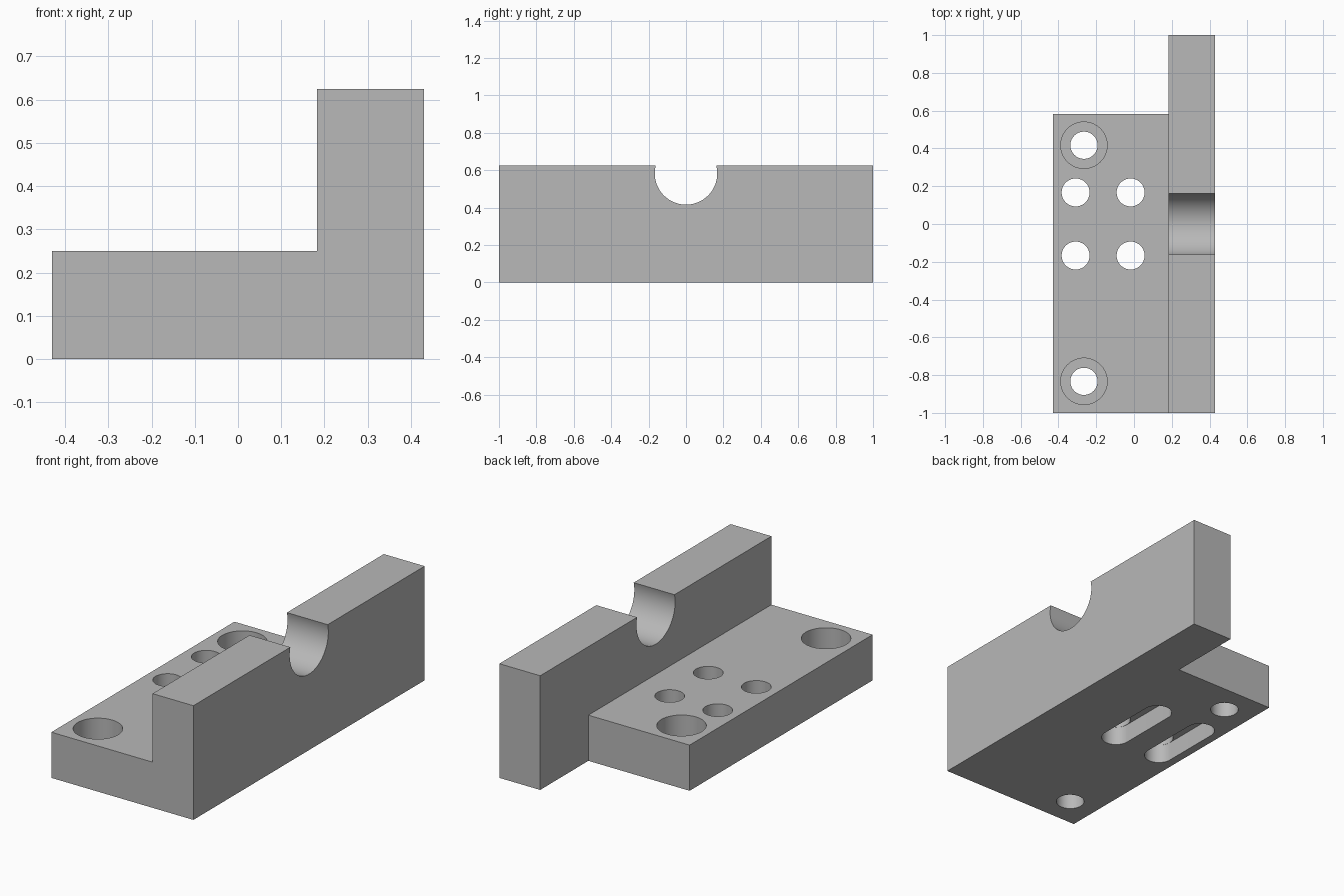
import bpy
import bmesh
from math import pi, sin, cos, radians

default = bpy.data.objects.get("Cube")
if default:
    bpy.data.objects.remove(default, do_unlink=True)

HALF_X, HALF_Y = 0.43, 1.0
WALL_X = 0.183              # inner face of the upright wall
BASE_TOP, WALL_TOP = 0.25, 0.625
BASE_END = 0.583            # the base plate stops short of the wall

grey = bpy.data.materials.new("machined grey")
grey.use_nodes = True
colour = (0.48, 0.48, 0.48, 1)
grey.diffuse_color = colour
grey.node_tree.nodes["Principled BSDF"].inputs["Base Color"].default_value = colour


def prism(name, points, axis, start, end):
    """Extrude a closed 2D profile along y (points are x, z), z (x, y) or x (y, z)."""
    place = {"x": lambda a, b, t: (t, a, b),
             "y": lambda a, b, t: (a, t, b),
             "z": lambda a, b, t: (a, b, t)}[axis]
    bm = bmesh.new()
    face = bm.faces.new([bm.verts.new(place(a, b, start)) for a, b in points])
    moved = bmesh.ops.extrude_face_region(bm, geom=[face])["geom"]
    offset = place(0, 0, end - start)
    bmesh.ops.translate(bm, vec=offset,
                        verts=[v for v in moved if isinstance(v, bmesh.types.BMVert)])
    bmesh.ops.recalc_face_normals(bm, faces=bm.faces)
    mesh = bpy.data.meshes.new(name)
    bm.to_mesh(mesh)
    bm.free()
    mesh.materials.append(grey)
    obj = bpy.data.objects.new(name, mesh)
    bpy.context.collection.objects.link(obj)
    return obj


def arc(cx, cy, r, a0, a1, n):
    return [(cx + r * cos(a0 + (a1 - a0) * i / n), cy + r * sin(a0 + (a1 - a0) * i / n))
            for i in range(n + 1)]


def circle(cx, cy, r, n=64):
    return arc(cx, cy, r, 0, 2 * pi, n)[:-1]


# L-shaped bracket body
body = prism("bracket_body", [(-HALF_X, 0), (HALF_X, 0), (HALF_X, WALL_TOP),
                              (WALL_X, WALL_TOP), (WALL_X, BASE_TOP), (-HALF_X, BASE_TOP)],
             "y", -HALF_Y, HALF_Y)


def cut(points, axis, start, end):
    cutter = prism("cutter", points, axis, start, end)
    cutter.hide_render = True
    mod = body.modifiers.new("cut", "BOOLEAN")
    mod.operation = "DIFFERENCE"
    mod.solver = "EXACT"
    mod.object = cutter
    bpy.context.view_layer.objects.active = body
    bpy.ops.object.modifier_apply(modifier=mod.name)
    bpy.data.objects.remove(cutter, do_unlink=True)


# Shortened back end of the base plate
cut([(-0.6, BASE_END), (WALL_X, BASE_END), (WALL_X, 1.2), (-0.6, 1.2)], "z", -0.2, 0.5)

# Round cradle in the wall top
cut(circle(0, 0.583, 0.167, 96), "x", 0.1, 0.6)

# Counterbored mounting holes
for y in (-0.833, 0.417):
    cut(circle(-0.265, y, 0.123), "z", 0.125, 0.4)
    cut(circle(-0.265, y, 0.072), "z", -0.1, 0.2)

# Slots in the underside, each joining a pair of holes through the base
for x in (-0.309, -0.018):
    slot = arc(x, 0.167, 0.075, 0, pi, 32) + arc(x, -0.167, 0.075, pi, 2 * pi, 32)
    cut(slot, "z", -0.1, 0.104)
    for y in (-0.167, 0.167):
        cut(circle(x, y, 0.074), "z", 0.05, 0.4)

# Smooth bores with crisp edges
bpy.ops.object.select_all(action="DESELECT")
body.select_set(True)
bpy.context.view_layer.objects.active = body
bpy.ops.object.shade_smooth_by_angle(angle=radians(30))
